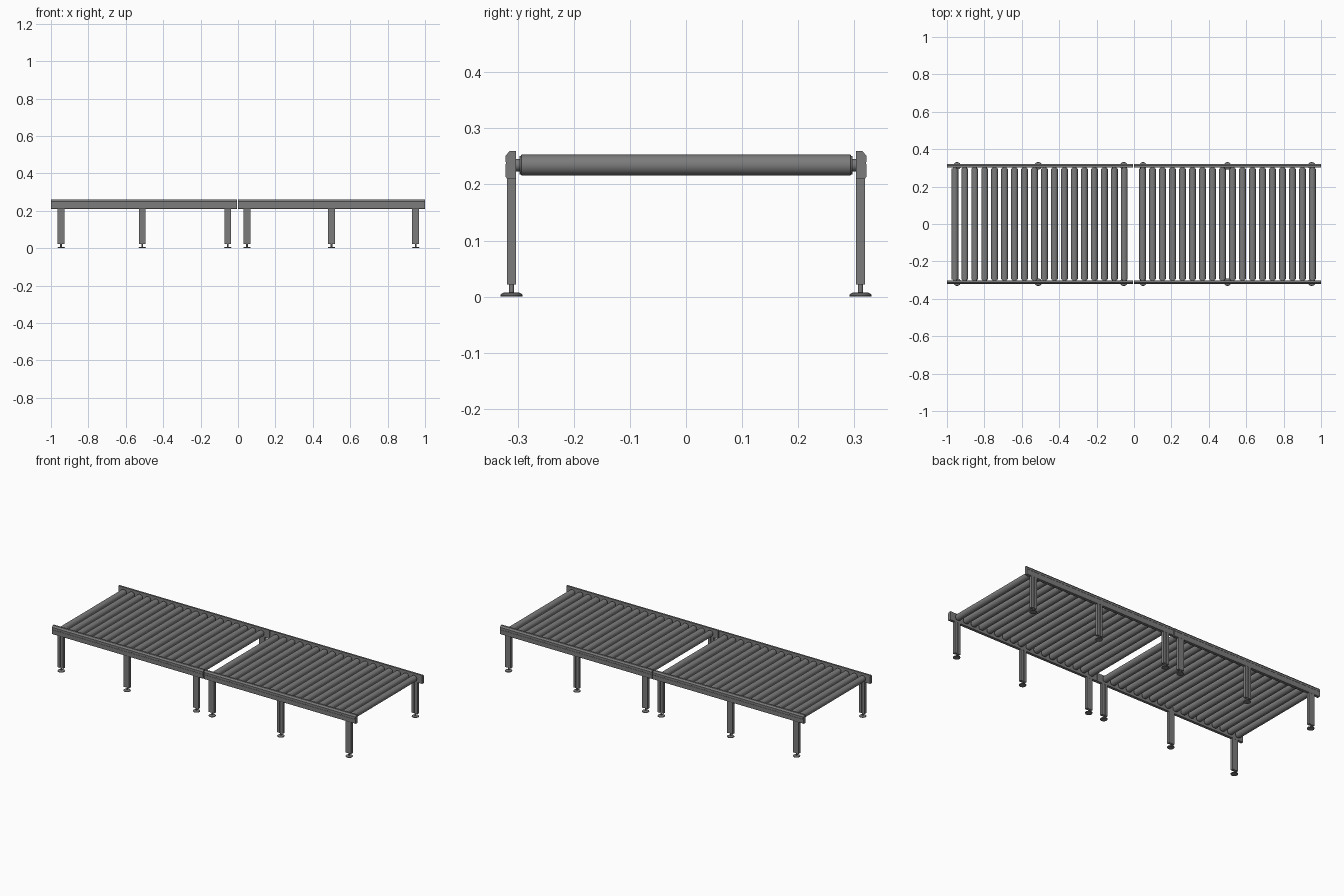
import bpy, bmesh, math
from mathutils import Matrix

if "Cube" in bpy.data.objects:
    bpy.data.objects.remove(bpy.data.objects["Cube"])

# dark painted metal
dark = bpy.data.materials.new("dark_metal")
dark.diffuse_color = (0.2, 0.2, 0.2, 1)
dark.use_nodes = True
dark.node_tree.nodes["Principled BSDF"].inputs["Base Color"].default_value = dark.diffuse_color


def finish(bm, name, smooth=False):
    bmesh.ops.recalc_face_normals(bm, faces=bm.faces)
    me = bpy.data.meshes.new(name)
    bm.to_mesh(me)
    bm.free()
    me.materials.append(dark)
    ob = bpy.data.objects.new(name, me)
    bpy.context.collection.objects.link(ob)
    if smooth:
        bpy.context.view_layer.objects.active = ob
        ob.select_set(True)
        bpy.ops.object.shade_smooth_by_angle(angle=math.radians(35))
        ob.select_set(False)
    return ob


def extrude(name, pts, vec):
    # closed 3D outline pushed along vec
    bm = bmesh.new()
    f = bm.faces.new([bm.verts.new(p) for p in pts])
    r = bmesh.ops.extrude_face_region(bm, geom=[f])
    vs = [v for v in r["geom"] if isinstance(v, bmesh.types.BMVert)]
    bmesh.ops.translate(bm, verts=vs, vec=vec)
    # restore the start cap if the extrude consumed it
    open_edges = [e for e in bm.edges if e.is_boundary]
    if open_edges:
        bmesh.ops.holes_fill(bm, edges=open_edges)
    return finish(bm, name)


def lathe(name, profile, segs, along_y=False):
    # (radius, height) profile turned about z, or about y
    bm = bmesh.new()
    rings = []
    for r, h in profile:
        rings.append([bm.verts.new((r * math.cos(2 * math.pi * i / segs),
                                    r * math.sin(2 * math.pi * i / segs), h))
                      for i in range(segs)])
    for a, b in zip(rings, rings[1:]):
        for i in range(segs):
            j = (i + 1) % segs
            bm.faces.new((a[i], a[j], b[j], b[i]))
    bm.faces.new(rings[0])
    bm.faces.new(rings[-1])
    if along_y:
        bm.transform(Matrix.Rotation(math.pi / 2, 4, 'X'))
    return finish(bm, name, True)


def instance(src, name, loc):
    ob = bpy.data.objects.new(name, src.data)
    ob.location = loc
    bpy.context.collection.objects.link(ob)


RAIL_Y = 0.312
# rail section: y outward from the rail centre, z; chamfered outer edges
rail = [(-0.009, 0.210), (0.007, 0.210), (0.0095, 0.214), (0.0095, 0.236),
        (0.0088, 0.2365), (0.0088, 0.2395), (0.0095, 0.240), (0.0095, 0.251),
        (0.002, 0.260), (-0.009, 0.260)]
# leg section with a slot on the front and back faces
half = [(-0.0185, -0.008), (-0.003, -0.008), (-0.003, -0.005),
        (0.003, -0.005), (0.003, -0.008), (0.0185, -0.008)]
leg = half + [(-x, -y) for x, y in half]
foot = [(0.019, 0), (0.020, 0.002), (0.019, 0.0045), (0.014, 0.007),
        (0.0045, 0.0075), (0.0045, 0.024)]

# one roller: thin hubs, end caps, smooth tube
end = [(0.011, 0.304), (0.011, 0.297), (0.0165, 0.2965), (0.0165, 0.294),
       (0.0185, 0.2935)]
profile = [(r, -h) for r, h in end] + [(r, h) for r, h in reversed(end)]
roller_src = foot_src = None


def place(src, name, loc, *shape):
    # first call builds the part, later calls share its mesh
    if src is None:
        src = lathe(name, *shape)
        src.location = loc
    else:
        instance(src, name, loc)
    return src


modules = [("left", -1.0, -0.006, -0.958, -0.052, (-0.946, -0.512, -0.055)),
           ("right", 0.0, 1.0, 0.046, 0.954, (0.048, 0.5, 0.95))]
for side, x0, x1, r0, r1, legs in modules:
    # rollers
    for i in range(18):
        x = r0 + (r1 - r0) * i / 17
        roller_src = place(roller_src, f"{side}_roller_{i}", (x, 0, 0.2345),
                           profile, 32, True)
    for s, label in ((-1, "front"), (1, "back")):
        # side rail
        extrude(f"{side}_{label}_rail",
                [(x0, s * (RAIL_Y + y), z) for y, z in rail], (x1 - x0, 0, 0))
        # legs and levelling feet
        for k, x in enumerate(legs):
            y0 = s * 0.311
            extrude(f"{side}_{label}_leg_{k}",
                    [(x + a, y0 + b, 0.022) for a, b in leg], (0, 0, 0.19))
            foot_src = place(foot_src, f"{side}_{label}_foot_{k}", (x, y0, 0),
                             foot, 24)
